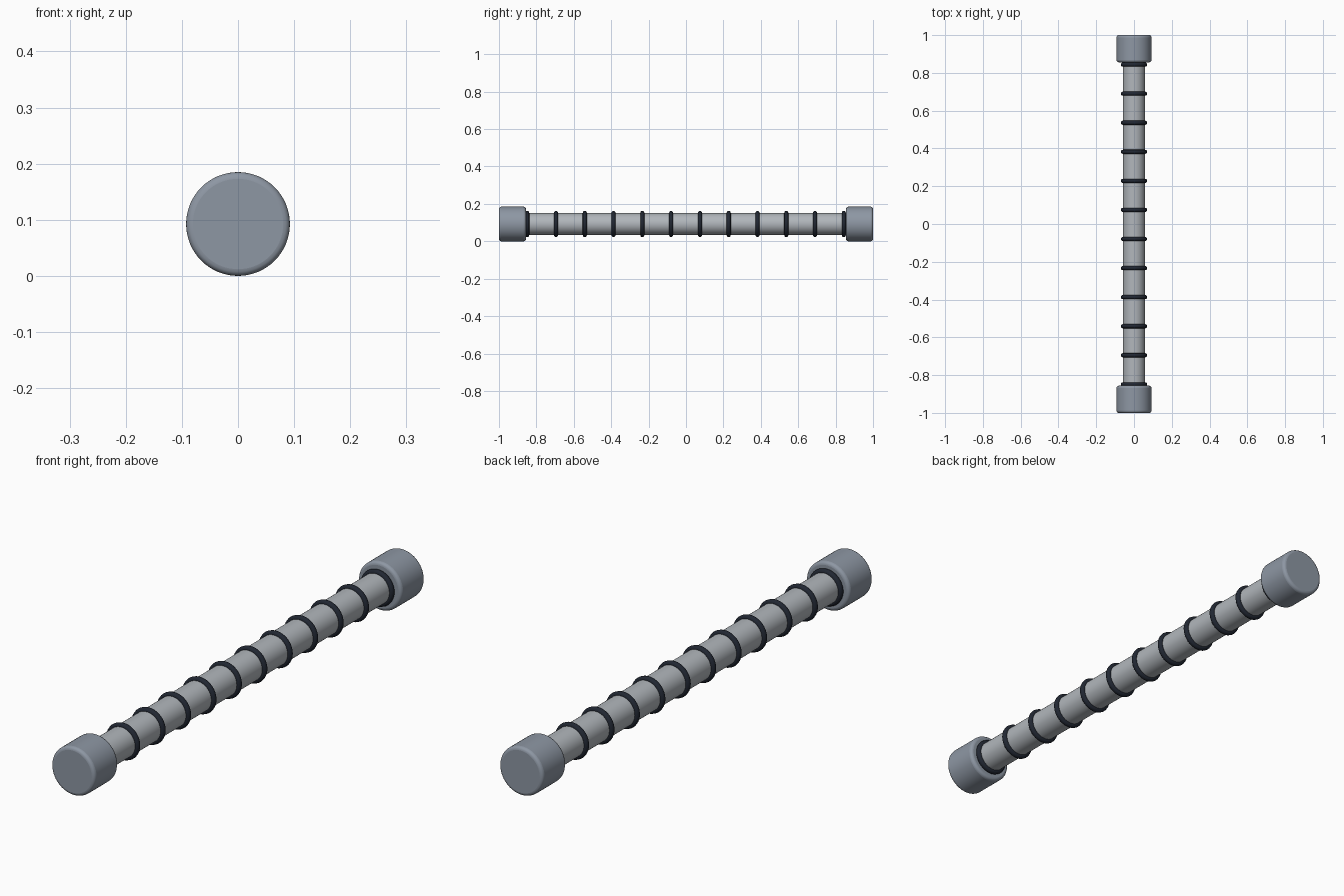
import bpy, math

if "Cube" in bpy.data.objects:
    bpy.data.objects.remove(bpy.data.objects["Cube"])

ZC = 0.0925           # axis height
CAP_R, CAP_LEN = 0.0925, 0.144
ROD_R = 0.058


def material(name, rgb):
    m = bpy.data.materials.new(name)
    m.diffuse_color = (*rgb, 1)
    m.use_nodes = True
    m.node_tree.nodes["Principled BSDF"].inputs["Base Color"].default_value = m.diffuse_color
    return m


cap_mat = material("cap_grey", (0.27, 0.31, 0.37))
rod_mat = material("rod_metal", (0.44, 0.47, 0.50))
ring_mat = material("ring_dark", (0.015, 0.02, 0.032))


def finish(name, mat):
    o = bpy.context.object
    o.name = name
    o.data.materials.append(mat)
    return o


def cylinder(name, radius, length, y, mat, bevel=0):
    bpy.ops.mesh.primitive_cylinder_add(vertices=64, radius=radius, depth=length,
                                        location=(0, y, ZC), rotation=(math.pi / 2, 0, 0))
    o = finish(name, mat)
    if bevel:
        b = o.modifiers.new("edge_bevel", 'BEVEL')
        b.width, b.segments = bevel, 4
        b.limit_method = 'ANGLE'
    bpy.ops.object.shade_smooth_by_angle(angle=math.radians(35))
    return o


# central rod
cylinder("rod", ROD_R, 1.75, 0, rod_mat)

# end caps
for name, s in (("front_cap", -1), ("back_cap", 1)):
    cylinder(name, CAP_R, CAP_LEN, s * (1 - CAP_LEN / 2), cap_mat, bevel=0.012)

# evenly spaced rings along the rod
COUNT, START, STEP = 12, -0.849, 0.1539
for i in range(COUNT):
    bpy.ops.mesh.primitive_torus_add(major_radius=0.059, minor_radius=0.011,
                                     major_segments=64, minor_segments=12,
                                     location=(0, START + i * STEP, ZC),
                                     rotation=(math.pi / 2, 0, 0))
    finish(f"ring_{i + 1}", ring_mat)
    bpy.ops.object.shade_smooth()
